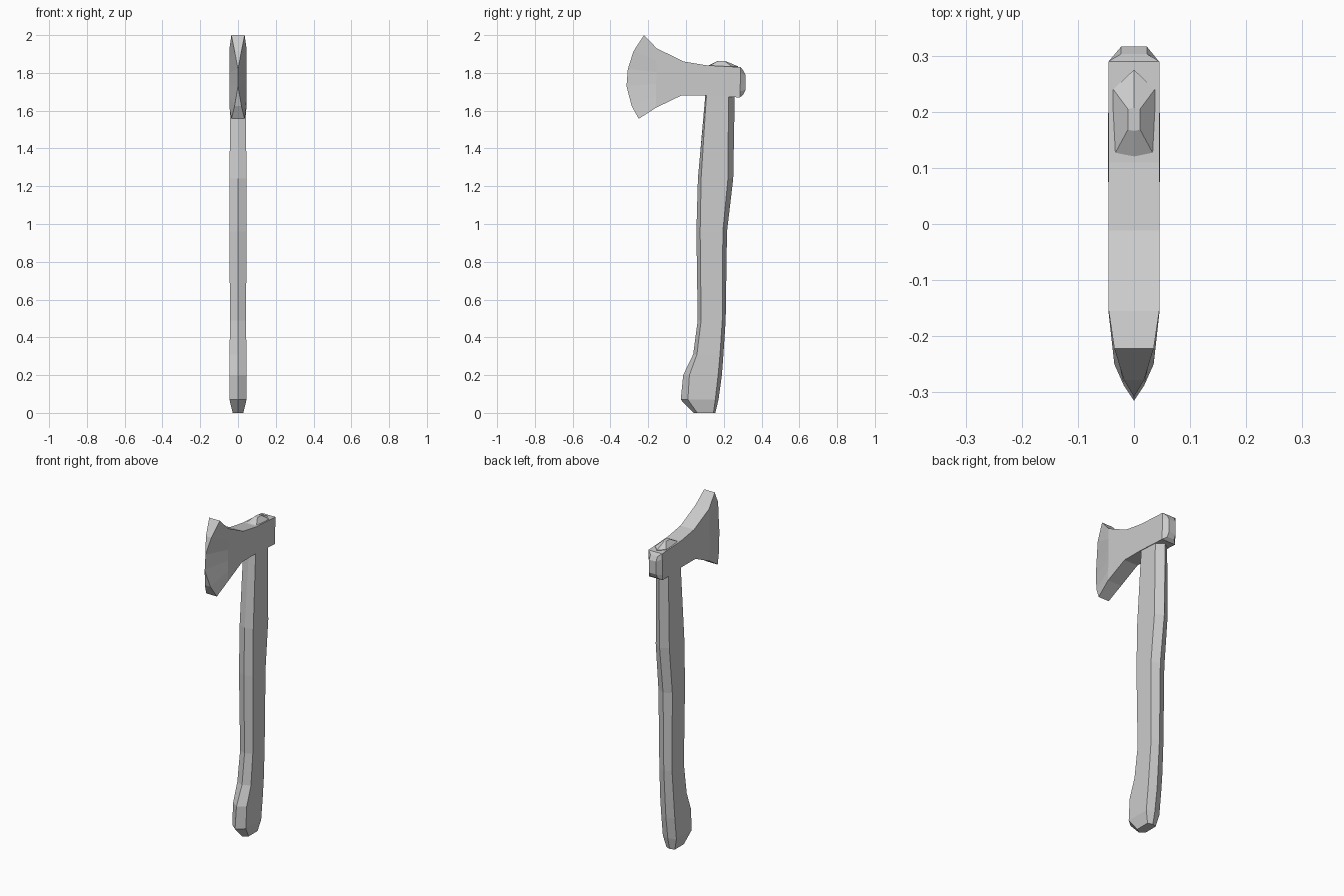
import bpy
import bmesh

cube = bpy.data.objects.get("Cube")
if cube:
    bpy.data.objects.remove(cube, do_unlink=True)

GREY = (0.6, 0.6, 0.6, 1)
grey = bpy.data.materials.new("plain grey")
grey.use_nodes = True
grey.diffuse_color = GREY
grey.node_tree.nodes["Principled BSDF"].inputs["Base Color"].default_value = GREY


def loft(name, rings, cap_start, cap_end):
    """Skin a list of equal-length rings and close both ends."""
    bm = bmesh.new()
    loops = [[bm.verts.new(point) for point in ring] for ring in rings]
    count = len(loops[0])
    for lower, upper in zip(loops, loops[1:]):
        for i in range(count):
            j = (i + 1) % count
            bm.faces.new((lower[i], lower[j], upper[j], upper[i]))
    cap_start(bm, loops[0])
    cap_end(bm, loops[-1])
    bmesh.ops.remove_doubles(bm, verts=bm.verts, dist=0.0005)
    bmesh.ops.recalc_face_normals(bm, faces=bm.faces)
    mesh = bpy.data.meshes.new(name)
    bm.to_mesh(mesh)
    bm.free()
    mesh.materials.append(grey)
    obj = bpy.data.objects.new(name, mesh)
    bpy.context.collection.objects.link(obj)
    return obj


def flat_cap(bm, loop):
    bm.faces.new(loop)


def strip_cap(bm, loop):
    """Close a mirrored ring with a ladder of quads."""
    count = len(loop)
    for i in range(count // 2 - 1):
        bm.faces.new((loop[i], loop[i + 1], loop[count - 2 - i], loop[count - 1 - i]))


# Handle: six-sided sections with a ridge at the front and at the back
def handle_ring(z, front, front_side, back_side, back, half):
    return [(0, front, z), (half, front_side, z), (half, back_side, z),
            (0, back, z), (-half, back_side, z), (-half, front_side, z)]


handle_sections = [
    (0.0, .04, .06, .145, .155, .028),
    (.07, -.028, .01, .155, .172, .045),
    (.2, -.015, .018, .17, .19, .045),
    (.31, .038, .058, .18, .198, .045),
    (.49, .062, .08, .192, .21, .042),
    (.96, .055, .075, .195, .217, .046),
    (1.24, .063, .08, .222, .25, .045),
    (1.68, .102, .108, .225, .258, .041),
    (1.835, .112, .12, .24, .275, .037),
    (1.863, .166, .168, .205, .207, .011),
]
loft("handle", [handle_ring(*s) for s in handle_sections], flat_cap, flat_cap)


# Axe head: mirrored columns from the poll forward to the cutting edge
def mirrored(side):
    return side + [(-x, y, z) for x, y, z in reversed(side)]


ROWS = 6


def column(y_top, top, y_bottom, bottom, half, bulge=0):
    side = []
    for i in range(ROWS):
        t = i / (ROWS - 1)
        inner = bulge if 0 < i < ROWS - 1 else 0
        side.append((half, y_top + (y_bottom - y_top) * t + inner,
                     top + (bottom - top) * t))
    return mirrored(side)


cutting_edge = [(.035, -.222, 2.0), (.018, -.278, 1.915), (0, -.308, 1.82),
                (0, -.315, 1.73), (.018, -.288, 1.625), (.035, -.25, 1.557)]
head_columns = [
    column(.303, 1.813, .303, 1.685, .023, .013),
    column(.29, 1.83, .285, 1.67, .045),
    column(.11, 1.84, .1, 1.68, .045),
    column(-.012, 1.86, -.025, 1.68, .045),
    column(-.155, 1.93, -.16, 1.615, .045),
    mirrored(cutting_edge),
]
loft("axe_head", head_columns, strip_cap, strip_cap)
